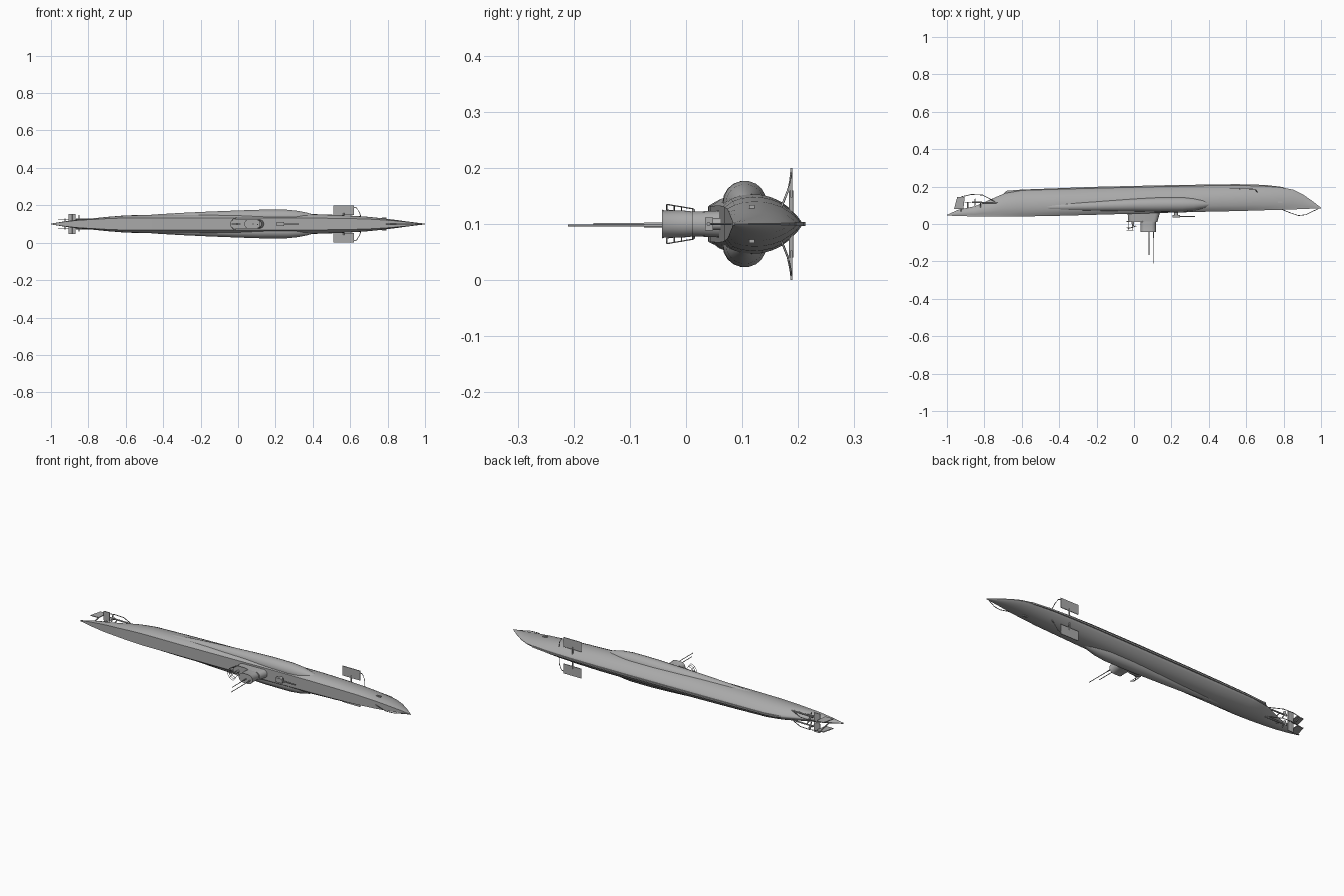
import bpy, bmesh, math
from mathutils import Vector

if "Cube" in bpy.data.objects:
    bpy.data.objects.remove(bpy.data.objects["Cube"])

ZC = 0.1  # height of the centre plane; the vessel lies on its side, deck towards -y

grey = bpy.data.materials.new("hull_grey")
grey.diffuse_color = (0.40, 0.40, 0.40, 1)
grey.use_nodes = True
grey.node_tree.nodes["Principled BSDF"].inputs["Base Color"].default_value = grey.diffuse_color


def finish(obj, angle=35):
    obj.data.materials.append(grey)
    bpy.ops.object.select_all(action='DESELECT')
    obj.select_set(True)
    bpy.context.view_layer.objects.active = obj
    bpy.ops.object.shade_smooth_by_angle(angle=math.radians(angle))
    return obj


def loft(name, rings, angle=35):
    """Skin closed rings of equal size and cap both ends."""
    bm = bmesh.new()
    vs = [[bm.verts.new(p) for p in r] for r in rings]
    n = len(vs[0])
    for a, b in zip(vs, vs[1:]):
        for i in range(n):
            j = (i + 1) % n
            bm.faces.new((a[i], a[j], b[j], b[i]))
    bm.faces.new(vs[0])
    bm.faces.new(vs[-1])
    bmesh.ops.recalc_face_normals(bm, faces=bm.faces)
    me = bpy.data.meshes.new(name)
    bm.to_mesh(me)
    bm.free()
    obj = bpy.data.objects.new(name, me)
    bpy.context.collection.objects.link(obj)
    return finish(obj, angle)


def plate(name, pts, z0, z1):
    """Outline in x, y extruded between two heights."""
    return loft(name, [[(x, y, z) for x, y in pts] for z in (z0, z1)])


def box(name, x0, x1, y0, y1, z0, z1):
    return plate(name, [(x0, y0), (x1, y0), (x1, y1), (x0, y1)], z0, z1)


def tube(name, pts, r, sides=8):
    """Round bar through the points."""
    pts = [Vector(p) for p in pts]
    rings = []
    for i, p in enumerate(pts):
        d = (pts[min(i + 1, len(pts) - 1)] - pts[max(i - 1, 0)]).normalized()
        ref = Vector((0, 0, 1)) if abs(d.z) < 0.8 else Vector((0, 1, 0))
        u = d.cross(ref).normalized()
        v = d.cross(u)
        rings.append([p + r * (math.cos(a) * u + math.sin(a) * v)
                      for a in (2 * math.pi * k / sides for k in range(sides))])
    return loft(name, rings, 50)


def stadium(x0, x1, hw, y, n=8):
    """Rounded-end outline in x, z at one y."""
    pts = []
    for cx, start in ((x1 - hw, -90), (x0 + hw, 90)):
        for k in range(n + 1):
            a = math.radians(start + 180 * k / n)
            pts.append((cx + hw * math.cos(a), y, ZC + hw * math.sin(a)))
    return pts


# Main hull: x, deck y, bottom y, half width, deck width ratio
stations = [
    (-1.0, .045, .049, .002, .9), (-.94, .043, .076, .012, .9), (-.85, .040, .095, .024, .85),
    (-.77, .039, .130, .031, .8), (-.69, .039, .165, .039, .75), (-.6, .040, .180, .046, .7),
    (-.4, .044, .186, .051, .62), (-.18, .050, .192, .054, .6), (.1, .058, .199, .055, .6),
    (.4, .066, .205, .053, .6), (.55, .069, .206, .048, .62), (.68, .073, .204, .040, .68),
    (.78, .076, .197, .030, .72), (.85, .078, .184, .021, .78), (.9, .080, .160, .014, .8),
    (.95, .082, .126, .008, .85), (1.0, .083, .087, .002, .9)]
section = [(.1, .84), (.22, .96), (.36, 1), (.5, .98), (.63, .89), (.75, .74),
           (.86, .52), (.95, .27), (1, .08)]
rings = []
for x, yd, yk, w, deck in stations:
    side = [(0, deck)] + [(t, max(f, deck * (1 - t)) if t < .2 else f) for t, f in section]
    half = [(yd + t * (yk - yd), w * f) for t, f in side]
    rings.append([(x, y, ZC + h) for y, h in half] + [(x, y, ZC - h) for y, h in reversed(half)])
loft("main_hull", rings, 40)

# Keel strip
plate("keel", [(-.71, .15), (-.68, .178), (-.6, .184), (-.2, .199), (.2, .208), (.55, .213),
               (.7, .209), (.81, .196), (.6, .18), (-.5, .15)], ZC - .004, ZC + .004)

# Saddle tanks: x, centre y, offset from centre plane, radius
tanks = [(-.54, .088, .036, .004), (-.45, .090, .034, .017), (-.3, .094, .036, .024),
         (-.15, .098, .037, .030), (0, .102, .038, .035), (.12, .104, .038, .039),
         (.26, .105, .038, .039), (.32, .105, .037, .034), (.37, .106, .037, .024),
         (.41, .106, .037, .012), (.43, .106, .037, .003)]
for s, tag in ((1, "upper"), (-1, "lower")):
    loft(tag + "_saddle_tank", [[(x, y + r * math.cos(a), ZC + s * (off + r * math.sin(a)))
         for a in (2 * math.pi * k / 18 for k in range(18))] for x, y, off, r in tanks], 45)

    # Bow diving plane, its shaft and guard
    box(tag + "_bow_plane", .51, .62, .186, .190, ZC + s * .047, ZC + s * .1)
    tube(tag + "_bow_plane_shaft", [(.565, .188, ZC), (.565, .188, ZC + s * .06)], .004)
    tube(tag + "_bow_plane_guard", [(.66, .17, ZC + s * .03), (.65, .182, ZC + s * .06),
         (.635, .187, ZC + s * .085), (.61, .188, ZC + s * .094)], .002)

    # Rudder, stern plane, propeller shaft and guard
    z = ZC + s * .026
    plate(tag + "_rudder", [(-.945, .145), (-.905, .145), (-.912, .08), (-.962, .08)],
          z - .002, z + .002)
    tube(tag + "_rudder_post", [(-.925, .145, z), (-.925, .06, ZC + s * .008)], .003)
    box(tag + "_stern_plane", -.905, -.87, .114, .118, ZC + s * .002, ZC + s * .053)
    tube(tag + "_propeller_shaft", [(-.865, .116, z), (-.66, .112, z)], .004)
    tube(tag + "_shaft_strut", [(-.82, .116, z), (-.82, .07, ZC + s * .012)], .003)
    tube(tag + "_stern_guard", [(-.925, .145, z), (-.87, .158, z), (-.81, .155, z),
                                (-.74, .118, z)], .002)
    for k in range(3):
        a = math.radians(90 + 120 * k)
        u = Vector((0, math.cos(a), math.sin(a)))
        v = Vector((.3, -math.sin(a), math.cos(a)))
        c = Vector((-.85, .116, z))
        blade = [c + u * r + v * w for r, w in ((.002, -.002), (.013, -.008), (.021, -.004),
                                               (.021, .004), (.013, .008), (.002, .002))]
        loft(tag + "_propeller_blade", [[p + Vector((e, 0, 0)) for p in blade]
                                        for e in (-.001, .001)])

    # Anchor recess cover on the bow flank
    box(tag + "_anchor_cover", .77, .795, .112, .122, ZC + s * .024, ZC + s * .034)

# Cross bar joining the rudders and stern planes
tube("stern_cross_bar", [(-.888, .116, ZC - .052), (-.888, .116, ZC + .052)], .003)
tube("stern_post", [(-.888, .06, ZC), (-.888, .118, ZC)], .004)

# Conning tower, base and gun platform
loft("tower_base", [stadium(-.035, .14, .024, .065), stadium(-.03, .125, .022, .012)])
loft("tower", [stadium(.035, .118, .022, .015), stadium(.035, .117, .024, -.005),
               stadium(.036, .117, .024, -.038), stadium(.034, .119, .026, -.043)])
loft("gun_platform", [stadium(-.04, .06, .026, .016), stadium(-.04, .06, .028, .011)])

# Platform railing, flaring outwards
for y, hw in ((-.008, .031), (-.021, .033), (-.034, .035)):
    ring = [p for p in stadium(-.04, .08, hw, y) if p[0] < .04]
    tube("platform_rail", ring, .0012, 6)
top = [p for p in stadium(-.04, .08, .035, -.034) if p[0] < .04]
low = [p for p in stadium(-.04, .08, .027, .013) if p[0] < .04]
for a, b in list(zip(low, top))[::2]:
    tube("platform_post", [a, b], .0012, 6)

# Anti-aircraft gun
tube("flak_mount", [(-.005, .012, ZC), (-.005, -.012, ZC)], .006)
for dz in (-.004, .004):
    tube("flak_barrel", [(.012, -.010, ZC + dz), (-.035, -.026, ZC + dz)], .002)

# Periscopes
for x, tip, z in ((.08, -.165, ZC), (.105, -.21, ZC - .003)):
    tube("periscope_sleeve", [(x, .0, z), (x, -.075, z)], .003)
    tube("periscope_mast", [(x, -.07, z), (x, tip, z)], .0018)

# Deck gun
tube("deck_gun_pedestal", [(.225, .07, ZC), (.225, .045, ZC)], .011, 12)
box("deck_gun_breech", .205, .245, .034, .048, ZC - .012, ZC + .012)
tube("deck_gun_barrel", [(.24, .040, ZC), (.325, .040, ZC)], .0035)

# Bow wire and flood slots along the casing
tube("bow_wire", [(.79, .078, ZC), (.84, .058, ZC), (.88, .045, ZC), (.92, .050, ZC),
                  (.985, .082, ZC)], .0018, 6)
